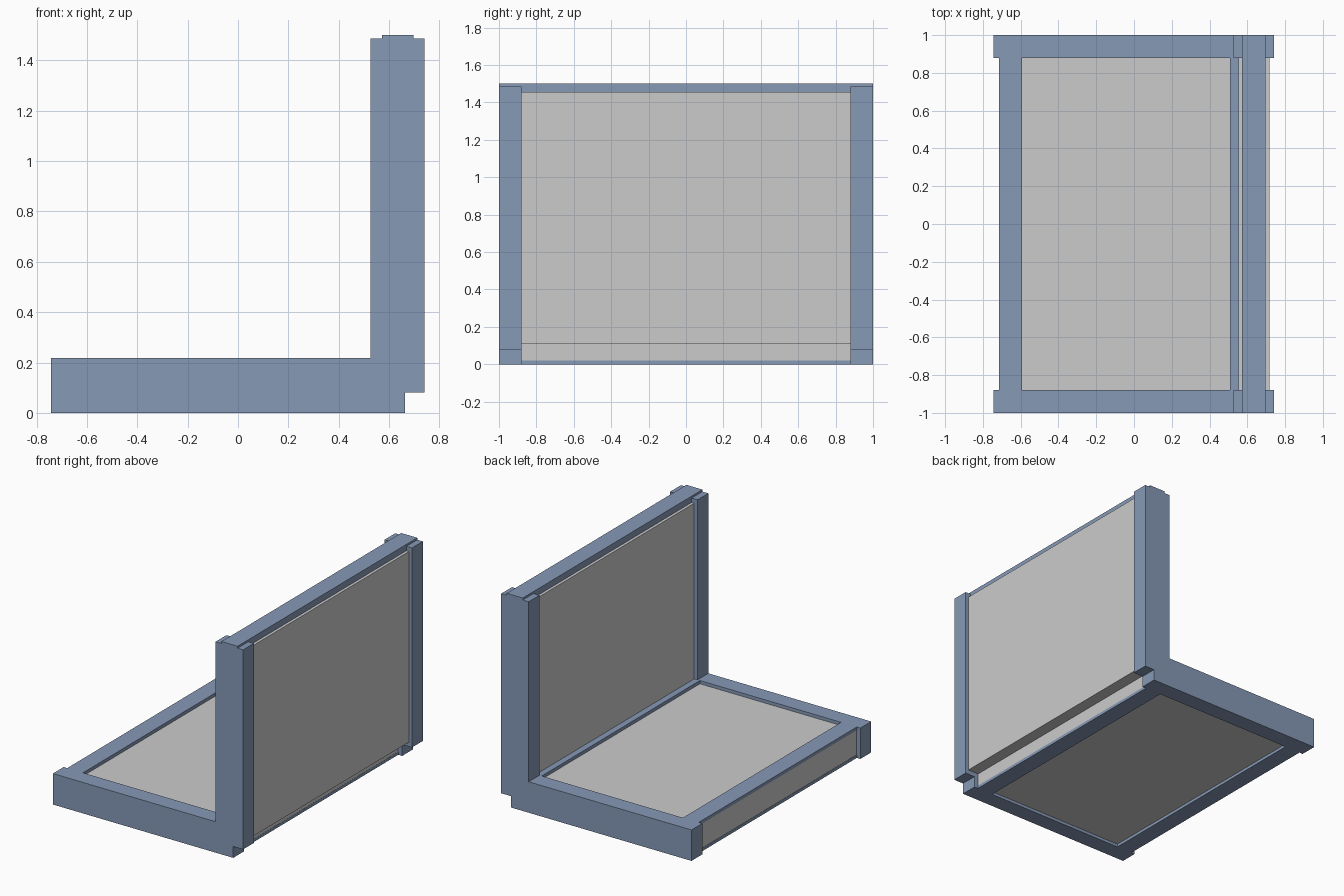
import bpy, bmesh

if "Cube" in bpy.data.objects:
    bpy.data.objects.remove(bpy.data.objects["Cube"])

# Blue frame material; the infill panels stay plain grey
blue = bpy.data.materials.new("frame_blue")
blue.diffuse_color = (0.24, 0.32, 0.47, 1)
blue.use_nodes = True
blue.node_tree.nodes["Principled BSDF"].inputs["Base Color"].default_value = blue.diffuse_color


def box(name, x, y, z, mat=None):
    """Axis-aligned box from (min, max) ranges."""
    bm = bmesh.new()
    bmesh.ops.create_cube(bm, size=1)
    for v in bm.verts:
        v.co = [r[0] if c < 0 else r[1] for r, c in zip((x, y, z), v.co)]
    mesh = bpy.data.meshes.new(name)
    bm.to_mesh(mesh)
    bm.free()
    if mat:
        mesh.materials.append(mat)
    obj = bpy.data.objects.new(name, mesh)
    bpy.context.collection.objects.link(obj)
    return obj


def mirrored_pair(name, x, z):
    """Side member at y = 0.88..1, mirrored to the other side."""
    obj = box(name, x, (0.88, 1.0), z, blue)
    mod = obj.modifiers.new("mirror", 'MIRROR')
    mod.use_axis = (False, True, False)


# Side rails of the base and side posts of the upright
mirrored_pair("base_side_rails", (-0.743, 0.663), (0, 0.218))
mirrored_pair("upright_side_posts", (0.526, 0.74), (0.08, 1.486))

# Thin cross bars framing the base panel, above and below
for end, x in (("front", (-0.715, -0.592)), ("rear", (0.508, 0.633))):
    for level, z in (("lower", (0, 0.021)), ("upper", (0.195, 0.218))):
        box(f"base_{end}_{level}_bar", x, (-0.88, 0.88), z, blue)

# Cap bar along the top of the upright
box("upright_top_bar", (0.572, 0.697), (-1, 1), (1.452, 1.5), blue)

# Grey panels set slightly back inside both frames
box("base_panel", (-0.713, 0.632), (-0.99, 0.99), (0.021, 0.195))
box("upright_panel", (0.552, 0.717), (-0.99, 0.99), (0.112, 1.455))
